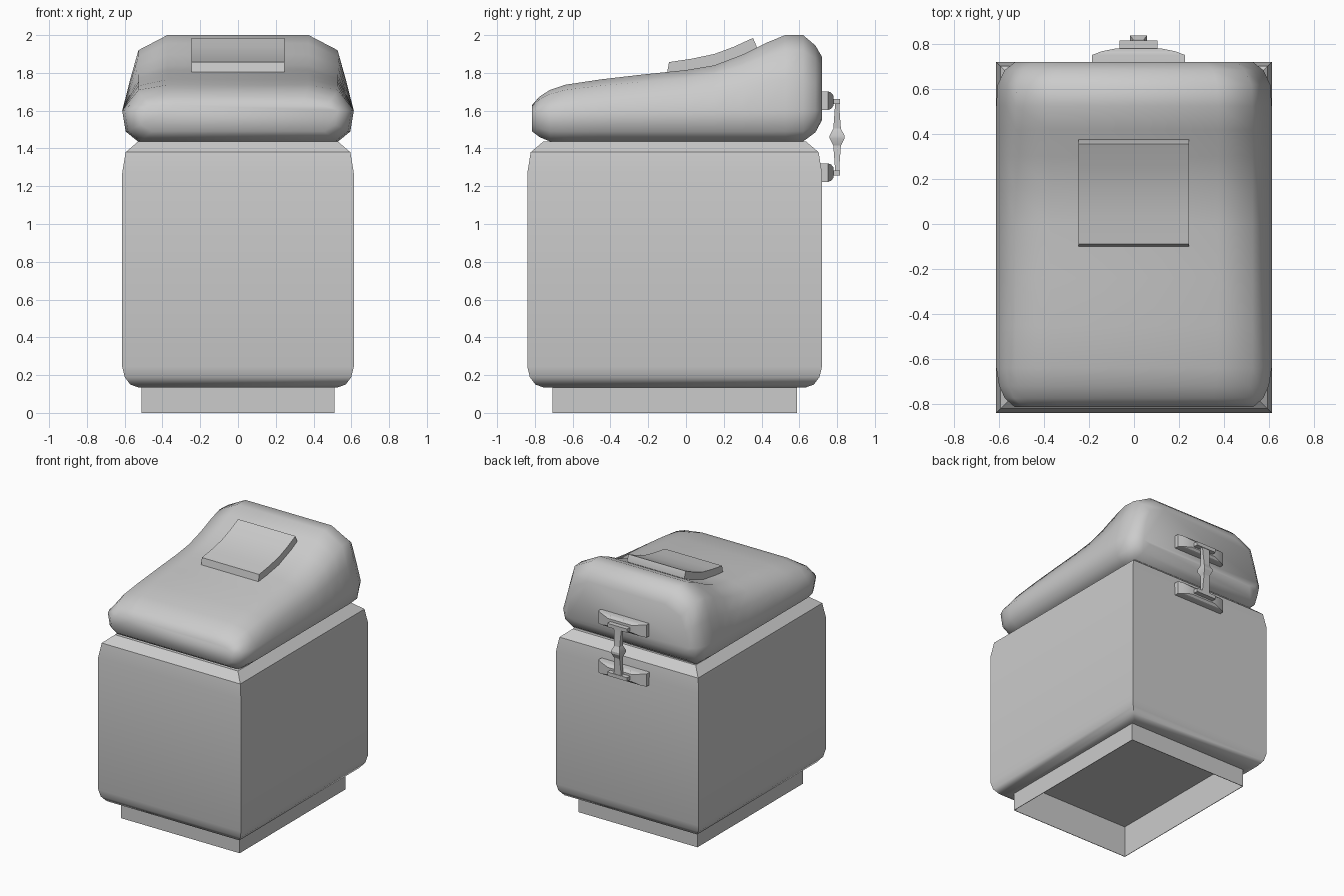
import bpy, bmesh, math


def loft(name, rings, angle=40):
    """Skin a list of equal-length rings, cap both ends, smooth below angle."""
    bm = bmesh.new()
    vs = [[bm.verts.new(p) for p in ring] for ring in rings]
    n = len(rings[0])
    for a, b in zip(vs, vs[1:]):
        for i in range(n):
            j = (i + 1) % n
            bm.faces.new((a[i], a[j], b[j], b[i]))
    bm.faces.new(vs[0][::-1])
    bm.faces.new(vs[-1])
    bmesh.ops.recalc_face_normals(bm, faces=bm.faces[:])
    me = bpy.data.meshes.new(name)
    bm.to_mesh(me)
    bm.free()
    me.shade_smooth()
    me.set_sharp_from_angle(angle=math.radians(angle))
    ob = bpy.data.objects.new(name, me)
    bpy.context.collection.objects.link(ob)
    return ob


CORNERS = ((-1, -1), (1, -1), (1, 1), (-1, 1))


def rect_z(cx, cy, hx, hy, z):
    return [(cx + sx * hx, cy + sy * hy, z) for sx, sy in CORNERS]


def rect_y(cx, cz, hx, hz, y):
    return [(cx + sx * hx, y, cz + sz * hz) for sx, sz in CORNERS]


# bin body: underside cavity, plinth, then the walls with rounded rims
CY = -0.06
rings = [rect_z(0, CY, hx, hy, z) for hx, hy, z in (
    (0.506, 0.644, 0.24), (0.506, 0.644, 0.135), (0.506, 0.644, 0.0),
    (0.51, 0.648, 0.0), (0.51, 0.648, 0.135))]
rings += [rect_z(0, CY, 0.613 - d, 0.78 - d, z) for d, z in (
    (0.085, 0.135), (0.043, 0.15), (0.013, 0.19), (0, 0.245),
    (0, 1.27), (0.018, 1.38), (0.085, 1.437))]
loft("bin_body", rings, 38)

# padded lid: cross-sections along y, (y, half width, bottom z, top z)
MID = 1.6
LID = ((-0.815, 0.53, 1.49, 1.63), (-0.775, 0.575, 1.46, 1.675),
       (-0.72, 0.6, 1.437, 1.71), (-0.64, 0.613, 1.435, 1.737),
       (-0.455, 0.613, 1.435, 1.765), (-0.24, 0.613, 1.435, 1.79),
       (0.0, 0.613, 1.435, 1.815), (0.15, 0.613, 1.435, 1.84),
       (0.3, 0.613, 1.435, 1.897), (0.42, 0.613, 1.435, 1.957),
       (0.525, 0.613, 1.435, 2.0), (0.62, 0.607, 1.437, 2.0),
       (0.685, 0.575, 1.485, 1.945), (0.72, 0.53, 1.55, 1.885))
LOWER = ((0.86, 1.0), (0.97, 0.67), (1.0, 0.0))
UPPER = ((0.93, 0.42), (0.86, 0.8), (0.61, 1.0))
rings = []
for y, w, zb, zt in LID:
    half = [(w * u, MID - (MID - zb) * f) for u, f in LOWER]
    half += [(w * u, MID + (zt - MID) * f) for u, f in UPPER]
    rings.append([(x, y, z) for x, z in half] +
                 [(-x, y, z) for x, z in reversed(half)])
loft("lid", rings, 60)

# curved panel lying on the lid slope
PANEL = ((-0.1, 1.8), (0.15, 1.82), (0.25, 1.86), (0.375, 1.915),
         (0.375, 1.937), (0.355, 1.985), (0.25, 1.937), (0.15, 1.9),
         (0.03, 1.875), (-0.09, 1.857))
loft("lid_panel", [[(x, y, z) for y, z in PANEL] for x in (-0.247, 0.245)], 30)

# latch on the back: two brackets, two cross bars and the link between them
LX, LY = 0.02, 0.797
for tag, z, bar in (("upper", 1.653, 1.648), ("lower", 1.272, 1.27)):
    loft(tag + "_latch_bracket", [rect_y(LX, z, hx, hz, y) for y, hx, hz in (
        (0.69, 0.207, 0.049), (0.752, 0.207, 0.049), (0.768, 0.165, 0.043),
        (0.78, 0.105, 0.028))], 30)
    loft(tag + "_latch_bar", [rect_z(LX, LY, 0.085, 0.019, bar + s * 0.014)
                              for s in (-1, 1)])
loft("latch_link", [rect_z(LX, 0.8, hx, hy, 1.46 + dz) for dz, hx, hy in (
    (-0.19, 0.036, 0.012), (-0.155, 0.03, 0.012), (-0.045, 0.024, 0.02),
    (-0.008, 0.037, 0.039), (0.008, 0.037, 0.039), (0.045, 0.024, 0.02),
    (0.155, 0.03, 0.012), (0.19, 0.036, 0.012))], 20)
